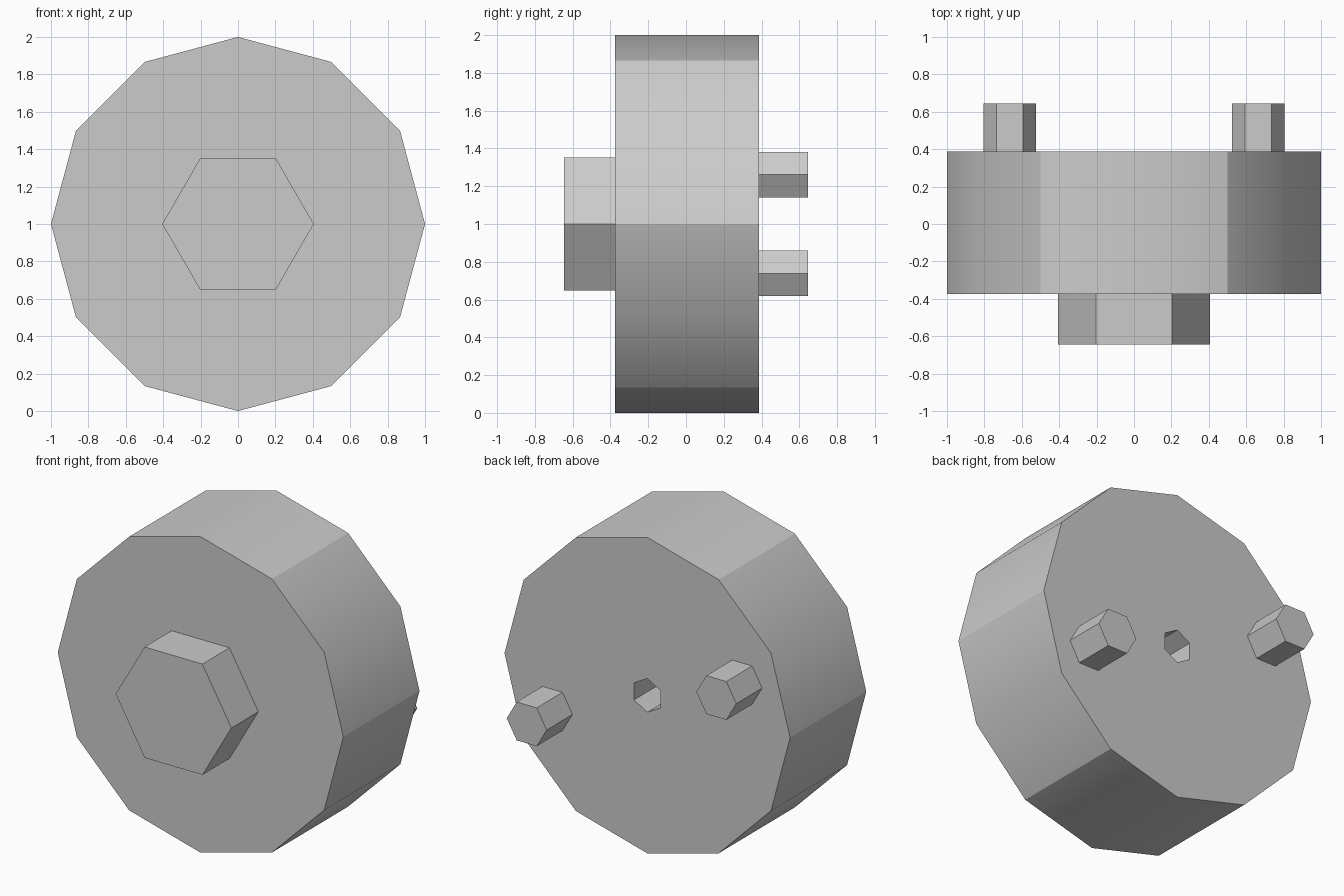
import bpy
import math

cube = bpy.data.objects.get("Cube")
if cube:
    bpy.data.objects.remove(cube, do_unlink=True)

grey = bpy.data.materials.new("plain_grey")
grey.use_nodes = True
colour = (0.6, 0.6, 0.6, 1.0)
grey.diffuse_color = colour
grey.node_tree.nodes["Principled BSDF"].inputs["Base Color"].default_value = colour


def prism(name, sides, radius, y0, y1, x=0.0, z=1.0, turn=0.0):
    """Prism along y, with its first corner towards +x before the turn."""
    ring = [(radius * math.cos(turn + math.tau * i / sides),
             radius * math.sin(turn + math.tau * i / sides)) for i in range(sides)]
    verts = [(a, y - (y0 + y1) / 2, b) for y in (y0, y1) for a, b in ring]
    faces = [tuple(range(sides)), tuple(reversed(range(sides, 2 * sides)))]
    for i in range(sides):
        j = (i + 1) % sides
        faces.append((j, i, i + sides, j + sides))
    mesh = bpy.data.meshes.new(name)
    mesh.from_pydata(verts, [], faces)
    mesh.materials.append(grey)
    obj = bpy.data.objects.new(name, mesh)
    obj.location = (x, (y0 + y1) / 2, z)
    bpy.context.collection.objects.link(obj)
    return obj


# Twelve-sided drum, softened across every second long edge
drum = prism("drum", 12, 1.0, -0.375, 0.387)
for poly in drum.data.polygons:
    poly.use_smooth = len(poly.vertices) == 4
for edge in drum.data.edges:
    a, b = edge.vertices
    edge.use_edge_sharp = not (abs(a - b) == 12 and a % 2 == 1)

# Hexagonal socket in the middle of the back
cutter = prism("socket_cutter", 6, 0.107, -0.1, 0.5, turn=math.pi / 6)
cutter.hide_render = True
socket = drum.modifiers.new("socket", "BOOLEAN")
socket.operation = "DIFFERENCE"
socket.solver = "EXACT"
socket.object = cutter
bpy.context.view_layer.objects.active = drum
bpy.ops.object.modifier_apply(modifier=socket.name)
bpy.data.objects.remove(cutter, do_unlink=True)

# Hexagonal boss on the front
prism("front_boss", 6, 0.405, -0.645, -0.375)

# Two hexagonal pegs on the back, set diagonally
for name, side in (("left_peg", 1), ("right_peg", -1)):
    prism(name, 6, 0.14, 0.387, 0.645, x=0.664 * side, z=1 - 0.261 * side)
